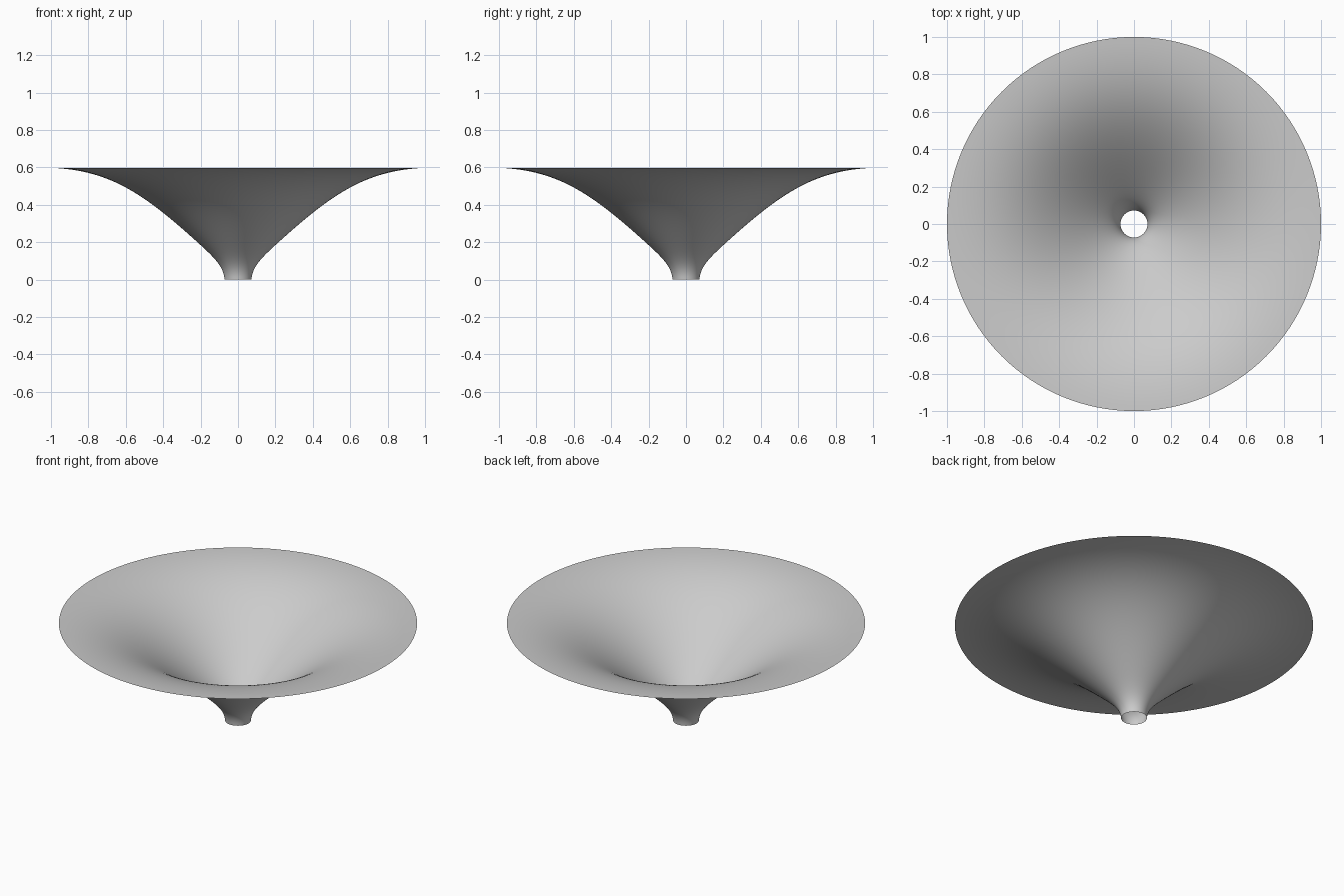
import bpy, bmesh, math
from mathutils import Vector
from mathutils.geometry import interpolate_bezier

cube = bpy.data.objects.get("Cube")
if cube:
    bpy.data.objects.remove(cube, do_unlink=True)

SIDES = 128

# Single plain material
grey = bpy.data.materials.new("light_grey")
grey.use_nodes = True
colour = (0.6, 0.6, 0.6, 1)
grey.diffuse_color = colour
grey.node_tree.nodes["Principled BSDF"].inputs["Base Color"].default_value = colour


def curve(points, steps):
    """Cubic curve in the radius/height plane."""
    return interpolate_bezier(*[Vector((r, 0, z)) for r, z in points], steps)


# Profile: flared throat, then a long slope easing into a nearly flat rim
throat = curve([(.072, 0), (.076, .07), (.125, .117), (.22, .203)], 14)
bowl = curve([(.22, .203), (.5, .455), (.68, .585), (1, .598)], 32)
profile = throat + bowl[1:]

# Funnel: the open profile turned around the vertical axis
bm = bmesh.new()
verts = [bm.verts.new(p) for p in profile]
edges = [bm.edges.new(pair) for pair in zip(verts, verts[1:])]
bmesh.ops.spin(bm, geom=verts + edges, axis=(0, 0, 1), cent=(0, 0, 0),
               angle=math.tau, steps=SIDES, use_merge=True)
bmesh.ops.remove_doubles(bm, verts=bm.verts, dist=0.0001)

# Turn the faces towards the inside of the bowl
for face in bm.faces:
    face.normal_update()
    if face.normal.z < 0:
        face.normal_flip()
    face.smooth = True

mesh = bpy.data.meshes.new("funnel")
bm.to_mesh(mesh)
bm.free()
mesh.materials.append(grey)
funnel = bpy.data.objects.new("funnel", mesh)
bpy.context.collection.objects.link(funnel)
